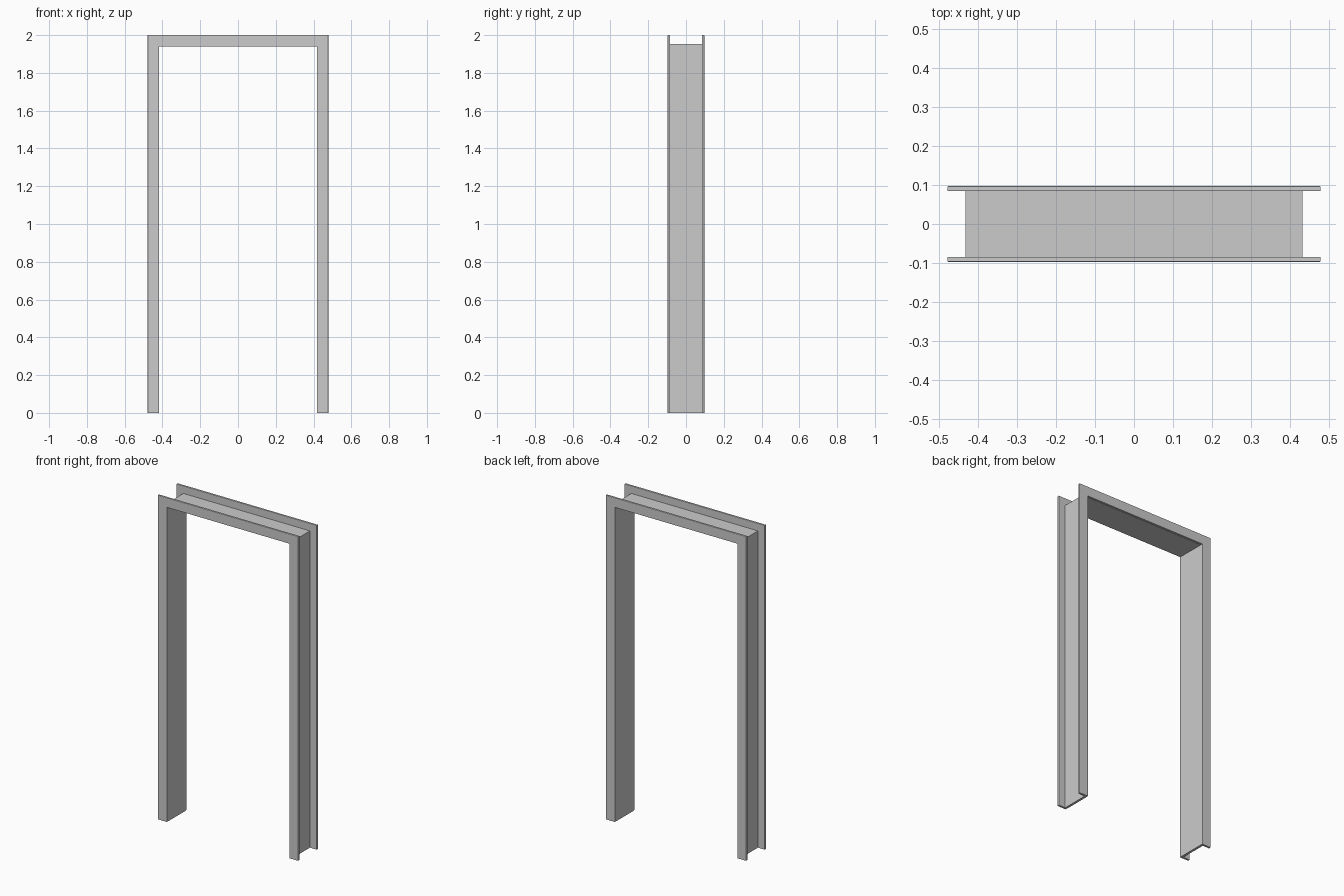
import bpy, bmesh

if "Cube" in bpy.data.objects:
    bpy.data.objects.remove(bpy.data.objects["Cube"])


def arch(name, outer_x, inner_x, outer_z, inner_z, y0, y1, bevel=0.0):
    """Three-sided frame (two legs and a head) extruded from y0 to y1."""
    outline = [(-outer_x, 0), (-inner_x, 0), (-inner_x, inner_z), (inner_x, inner_z),
               (inner_x, 0), (outer_x, 0), (outer_x, outer_z), (-outer_x, outer_z)]
    bm = bmesh.new()
    rings = [[bm.verts.new((x, y, z)) for x, z in outline] for y in (y0, y1)]
    n = len(outline)
    for i in range(n):
        j = (i + 1) % n
        bm.faces.new((rings[0][i], rings[0][j], rings[1][j], rings[1][i]))
    # front and back: left leg, head, right leg with mitred corners
    for r in rings:
        for ids in ((0, 1, 2, 7), (7, 2, 3, 6), (6, 3, 4, 5)):
            bm.faces.new([r[k] for k in ids])
    bmesh.ops.recalc_face_normals(bm, faces=bm.faces[:])
    if bevel:
        # ease the long edges, leaving the feet and mitres square
        long_edges = [e for e in bm.edges
                      if abs(e.verts[0].co.y - e.verts[1].co.y) < 1e-6
                      and max(v.co.z for v in e.verts) > 0.01
                      and e.calc_face_angle(0) > 0.5]
        bmesh.ops.bevel(bm, geom=long_edges, offset=bevel, segments=2,
                        profile=0.5, affect='EDGES')
    mesh = bpy.data.meshes.new(name)
    bm.to_mesh(mesh)
    bm.free()
    obj = bpy.data.objects.new(name, mesh)
    bpy.context.collection.objects.link(obj)
    return obj


# Lining boards inside the opening
arch("door_lining", 0.432, 0.417, 1.954, 1.939, -0.085, 0.085)

# Flat trim on both faces of the wall
arch("front_casing", 0.478, 0.418, 2.0, 1.94, -0.097, -0.084, 0.002)
arch("back_casing", 0.478, 0.418, 2.0, 1.94, 0.084, 0.097, 0.002)
